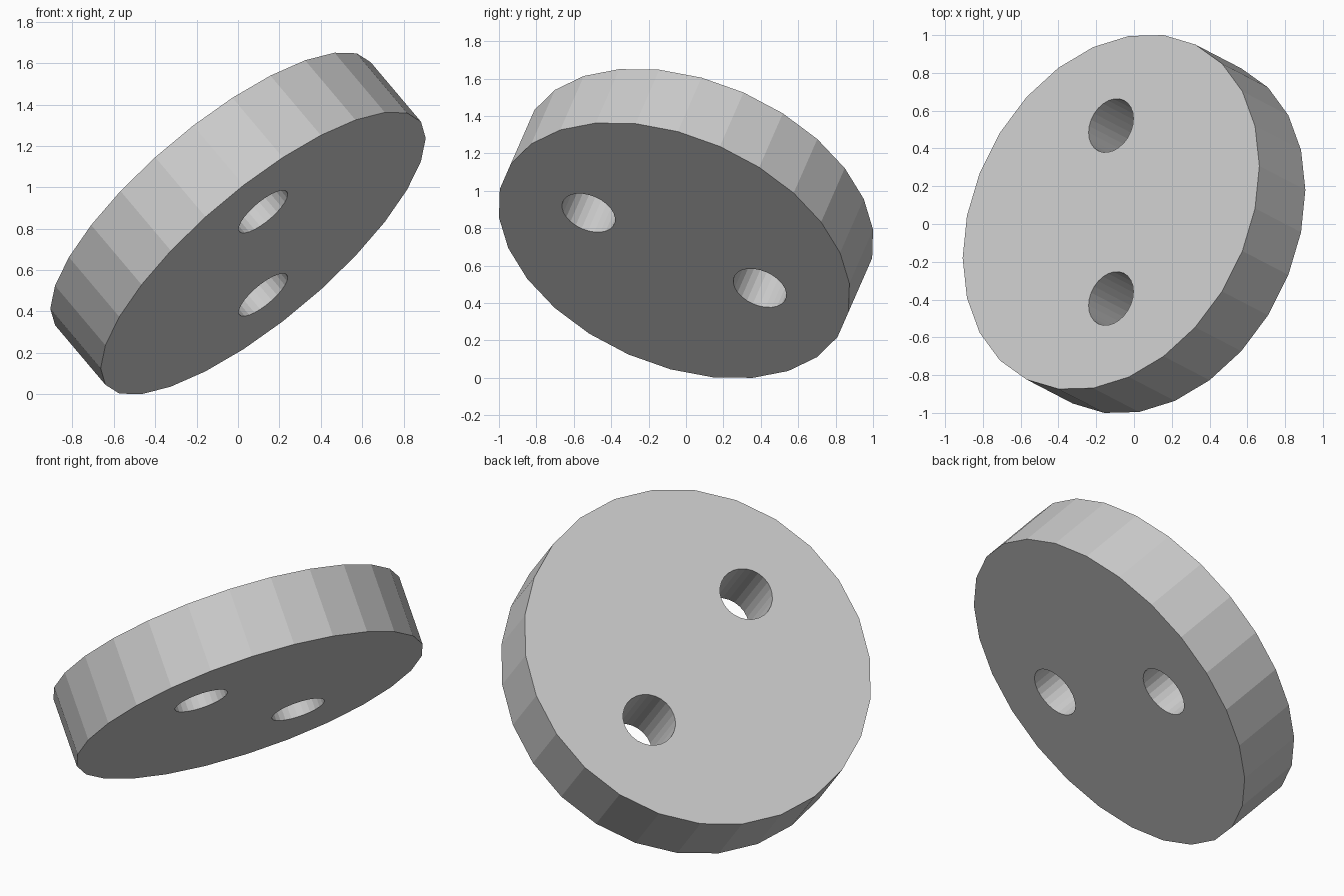
import bpy, bmesh
from math import sin, cos, pi
from mathutils import Vector, Matrix

if "Cube" in bpy.data.objects:
    bpy.data.objects.remove(bpy.data.objects["Cube"])

SIDES = 26
RADIUS, THICK = 0.993, 0.398
HOLE_R, HOLE_OFFSET = 0.15, 0.5

# Tilted frame: local z is the disc axis, local y the line through both holes
axis = Vector((-0.612, 0.318, 0.7245)).normalized()
y_dir = Vector((0, axis.z, -axis.y)).normalized()
x_dir = y_dir.cross(axis)
tilt = Matrix((x_dir, y_dir, axis)).transposed()


def prism(name, radius, height, offset=0.0):
    """Flat-sided cylinder in the tilted frame, moved along local y."""
    bm = bmesh.new()
    rings = []
    for z in (-height / 2, height / 2):
        rings.append([bm.verts.new(tilt @ Vector((
            radius * cos(2 * pi * i / SIDES),
            radius * sin(2 * pi * i / SIDES) + offset, z)))
            for i in range(SIDES)])
    low, high = rings
    bm.faces.new(low[::-1])
    bm.faces.new(high)
    for i in range(SIDES):
        j = (i + 1) % SIDES
        bm.faces.new((low[i], low[j], high[j], high[i]))
    mesh = bpy.data.meshes.new(name)
    bm.to_mesh(mesh)
    bm.free()
    obj = bpy.data.objects.new(name, mesh)
    bpy.context.collection.objects.link(obj)
    return obj


# Disc
disc = prism("disc", RADIUS, THICK)
lift = -min(v.co.z for v in disc.data.vertices)
disc.location.z = lift

# Two through holes
for side in (-1, 1):
    cutter = prism("hole_cutter", HOLE_R, THICK * 2, side * HOLE_OFFSET)
    cutter.location.z = lift
    cutter.hide_render = True
    cutter.hide_set(True)
    cut = disc.modifiers.new("hole", 'BOOLEAN')
    cut.operation = 'DIFFERENCE'
    cut.solver = 'EXACT'
    cut.object = cutter
